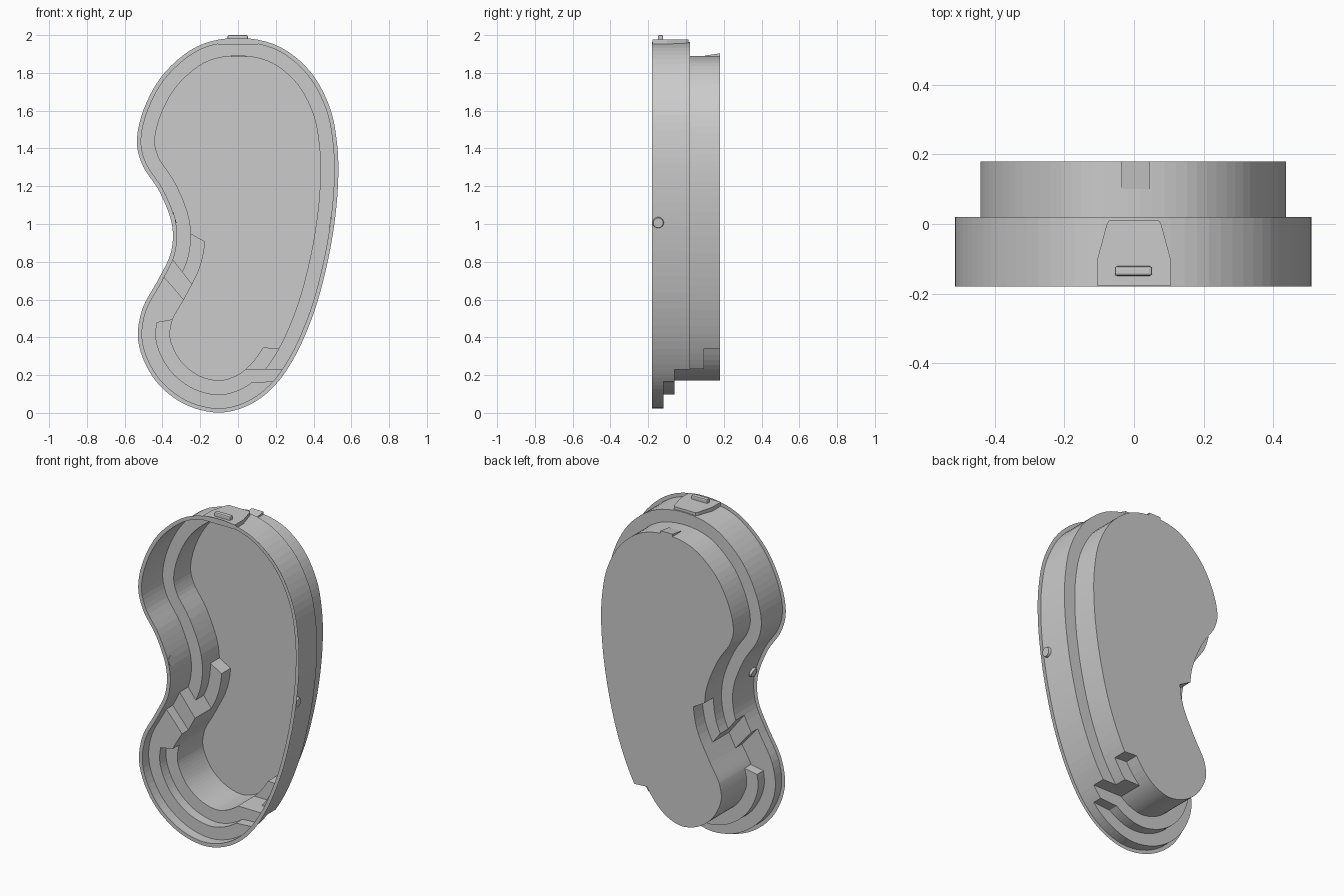
import bpy, bmesh, math
from mathutils import Vector, Matrix

cube = bpy.data.objects.get("Cube")
if cube:
    bpy.data.objects.remove(cube)

# One plain grey for everything
grey = bpy.data.materials.new("shell_grey")
grey.use_nodes = True
COLOUR = (0.6, 0.6, 0.6, 1)
grey.diffuse_color = COLOUR
grey.node_tree.nodes["Principled BSDF"].inputs["Base Color"].default_value = COLOUR

RIM, STEP_A, STEP_B, LEDGE, STEP_C, FLOOR = -0.18, -0.12, -0.06, 0.02, 0.095, 0.18


def make_object(name, bm):
    mesh = bpy.data.meshes.new(name)
    bm.to_mesh(mesh)
    bm.free()
    mesh.materials.append(grey)
    obj = bpy.data.objects.new(name, mesh)
    bpy.context.collection.objects.link(obj)
    return obj


# Kidney outline of the rim in x and z, clockwise from the top
outline = [Vector(p) for p in (
    (0, 1.985), (0.21, 1.943), (0.38, 1.81), (0.485, 1.62), (0.525, 1.42), (0.53, 1.22),
    (0.51, 1.0), (0.468, 0.77), (0.405, 0.54), (0.31, 0.315), (0.195, 0.145), (0.055, 0.04),
    (-0.11, 0.002), (-0.29, 0.05), (-0.44, 0.175), (-0.525, 0.36), (-0.51, 0.54),
    (-0.42, 0.71), (-0.355, 0.85), (-0.35, 1.0), (-0.415, 1.17), (-0.505, 1.31),
    (-0.535, 1.45), (-0.49, 1.63), (-0.385, 1.805), (-0.21, 1.943))]


def rim_point(u):
    """Closed smooth spline through the outline, u from 0 to 1."""
    n = len(outline)
    i, t = int(u * n // 1), (u * n) % 1
    a, b, c, d = (outline[(i + k) % n] for k in (-1, 0, 1, 2))
    return 0.5 * (2 * b + (c - a) * t + (2 * a - 5 * b + 4 * c - d) * t * t
                  + (3 * b - a - 3 * c + d) * t ** 3)


def inset_point(u, inset):
    e = 0.004
    tangent = (rim_point(u + e) - rim_point(u - e + 1)).normalized()
    return rim_point(u) + inset * Vector((tangent.y, -tangent.x))


# Tracks: wall, middle of the bench, inner edge of the bench
tracks = (0.022, 0.095, 0.17)


def nearest(inset, target):
    target = Vector(target)
    return min((i / 800 for i in range(800)),
               key=lambda u: (inset_point(u, inset) - target).length)


# Each section: columns, outer and inner level, and where it starts on each track
sections = (
    (4, LEDGE, STEP_C, ((0.29, 0.34), (0.22, 0.34), (0.14, 0.34))),
    (3, STEP_B, STEP_B, ((0.23, 0.235), (0.14, 0.235), (0.04, 0.235))),
    (34, STEP_A, STEP_B, ((0.19, 0.165), (0.07, 0.165), (0.0, 0.2))),
    (7, STEP_A, STEP_A, ((-0.5, 0.47), (-0.425, 0.475), (-0.355, 0.495))),
    (3, STEP_B, STEP_B, ((-0.395, 0.72), (-0.345, 0.66), (-0.295, 0.605))),
    (6, LEDGE, STEP_C, ((-0.345, 0.81), (-0.3, 0.75), (-0.255, 0.69))),
    (84, LEDGE, FLOOR, ((-0.325, 0.98), (-0.255, 0.95), (-0.185, 0.905))),
)
starts = [[nearest(d, p) for d, p in zip(tracks, s[3])] for s in sections]
starts.append([u + 1 for u in starts[0]])

columns, levels = [], []
for (count, outer, inner, _), here, there in zip(sections, starts, starts[1:]):
    for j in range(count):
        us = [a + (b - a) * j / count for a, b in zip(here, there)]
        columns.append([inset_point(us[0] % 1, 0)]
                       + [inset_point(u % 1, d) for u, d in zip(us, tracks)])
        levels.append((outer, inner))

# Basin: rim flange, walls, benches, steps and floor
bm = bmesh.new()


def face(*points):
    bm.faces.new([bm.verts.new((p.x, y, p.y)) for p, y in points])


def wall(p, q, top, bottom):
    if abs(top - bottom) > 0.001:
        face((p, top), (q, top), (q, bottom), (p, bottom))


total = len(columns)
for j in range(total):
    a, b = columns[j], columns[(j + 1) % total]
    before, (outer, inner) = levels[j - 1], levels[j]
    face((a[0], RIM), (b[0], RIM), (b[1], RIM), (a[1], RIM))
    wall(a[1], b[1], RIM, outer)
    face((a[1], outer), (b[1], outer), (b[2], outer), (a[2], outer))
    wall(a[2], b[2], outer, inner)
    face((a[2], inner), (b[2], inner), (b[3], inner), (a[3], inner))
    wall(a[3], b[3], inner, FLOOR)
    # Risers across the bench where the level changes
    wall(a[1], a[2], before[0], outer)
    wall(a[2], a[3], before[1], inner)
face(*[(c[3], FLOOR) for c in columns])
bmesh.ops.remove_doubles(bm, verts=bm.verts, dist=0.0002)
bmesh.ops.recalc_face_normals(bm, faces=bm.faces)
floor = max(bm.faces, key=lambda f: len(f.verts))
if floor.normal.y > 0:
    bmesh.ops.reverse_faces(bm, faces=bm.faces)
make_object("pool_basin", bm)


def plate(name, corners, low, high):
    """Flat plate with an x-y outline, raised along z."""
    pm = bmesh.new()
    base = pm.faces.new([pm.verts.new((x, y, low)) for x, y in corners])
    top = bmesh.ops.extrude_face_region(pm, geom=[base])["geom"]
    for v in top:
        if isinstance(v, bmesh.types.BMVert):
            v.co.z = high
    bmesh.ops.recalc_face_normals(pm, faces=pm.faces)
    return make_object(name, pm)


# Skimmer housing on the top wall, with its raised slot
half = [(0.105, -0.178), (0.105, -0.1), (0.078, 0.0), (0.07, 0.012)]
plate("skimmer_housing", half + [(-x, y) for x, y in reversed(half)], 1.95, 1.977)
slot = plate("skimmer_slot", [(-0.055, -0.149), (0.052, -0.149), (0.052, -0.121),
                              (-0.055, -0.121)], 1.97, 2.0)
bevel = slot.modifiers.new("round_corners", "BEVEL")
bevel.width, bevel.segments = 0.007, 2

# Drain lip at the deep end of the top inner wall
lip = plate("drain_lip", [(-0.036, 0.1), (0.044, 0.1), (0.044, 0.18), (-0.036, 0.18)],
            1.885, 1.892)
for v in lip.data.vertices:
    if v.co.y > 0.15 and v.co.z > 1.89:
        v.co.z = 1.903

# Round wall fittings at the middle of each side
for name, spot in (("right_fitting", (-0.345, 1.03)), ("left_fitting", (0.49, 1.01))):
    u = nearest(tracks[0], spot)
    p = inset_point(u, tracks[0])
    out = (rim_point(u) - p).normalized()
    fm = bmesh.new()
    bmesh.ops.create_cone(fm, cap_ends=True, segments=20, radius1=0.03, radius2=0.026,
                          depth=0.016)
    turn = Vector((out.x, 0, out.y)).to_track_quat('Z', 'Y').to_matrix().to_4x4()
    centre = Vector((p.x + out.x * 0.006, -0.147, p.y + out.y * 0.006))
    bmesh.ops.transform(fm, matrix=Matrix.Translation(centre) @ turn, verts=fm.verts)
    make_object(name, fm)
